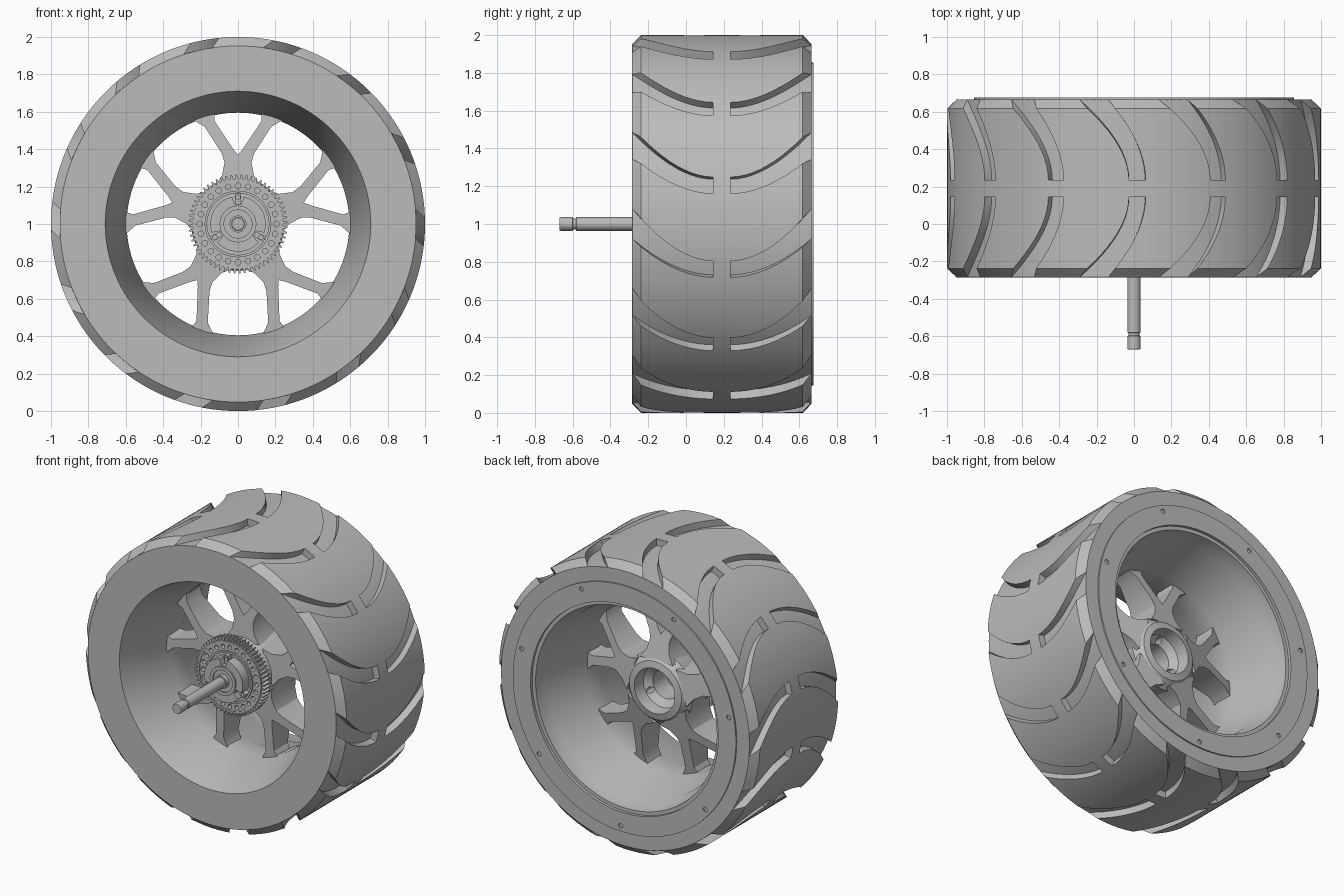
import bpy, bmesh
from math import sin, cos, pi, radians, tau

cube = bpy.data.objects.get("Cube")
if cube:
    bpy.data.objects.remove(cube, do_unlink=True)

grey = bpy.data.materials.new("plain grey")
grey.use_nodes = True
grey.diffuse_color = (0.5, 0.5, 0.5, 1)
grey.node_tree.nodes["Principled BSDF"].inputs["Base Color"].default_value = (0.5, 0.5, 0.5, 1)


def polar(r, a, y):
    """Point at radius r and angle a around the wheel axis."""
    return (r * cos(a), y, 1 + r * sin(a))


def finish(name, bm):
    bmesh.ops.remove_doubles(bm, verts=bm.verts, dist=1e-5)
    bmesh.ops.recalc_face_normals(bm, faces=bm.faces)
    mesh = bpy.data.meshes.new(name)
    bm.to_mesh(mesh)
    bm.free()
    mesh.materials.append(grey)
    obj = bpy.data.objects.new(name, mesh)
    bpy.context.collection.objects.link(obj)
    smooth(mesh)
    return obj


def smooth(mesh):
    mesh.shade_smooth()
    mesh.set_sharp_from_angle(angle=radians(28))


def skin(bm, rings):
    """Close a tube of matching vertex rings with end caps."""
    rings = [[bm.verts.new(p) for p in ring] for ring in rings]
    n = len(rings[0])
    for a, b in zip(rings, rings[1:]):
        for i in range(n):
            bm.faces.new((a[i], a[(i + 1) % n], b[(i + 1) % n], b[i]))
    bm.faces.new(rings[0])
    bm.faces.new(rings[-1][::-1])


def lathe(name, profile, steps=140, closed=True):
    """Revolve (radius, y) points about the wheel axis."""
    bm = bmesh.new()
    verts = [bm.verts.new((r, y, 1)) for r, y in profile]
    edges = [bm.edges.new(p) for p in zip(verts, verts[1:])]
    if closed:
        edges.append(bm.edges.new((verts[-1], verts[0])))
    bmesh.ops.spin(bm, geom=verts + edges, cent=(0, 0, 1), axis=(0, 1, 0),
                   angle=tau, steps=steps)
    return finish(name, bm)


def prism(name, outline, y0, y1):
    """Extrude (radius, angle) points along the axis."""
    bm = bmesh.new()
    skin(bm, [[polar(r, a, y) for r, a in outline] for y in (y0, y1)])
    return finish(name, bm)


def pegs(name, count, start, ring, radius, y0, y1):
    """Circle of small cylinders, used as drill cutters."""
    bm = bmesh.new()
    for k in range(count):
        cx, _, cz = polar(ring, start + tau * k / count, 0)
        skin(bm, [[(cx + radius * cos(tau * i / 16), y, cz + radius * sin(tau * i / 16))
                   for i in range(16)] for y in (y0, y1)])
    return finish(name, bm)


def cut(obj, cutter):
    cutter.hide_render = True
    mod = obj.modifiers.new("cut", "BOOLEAN")
    mod.object, mod.solver = cutter, "EXACT"
    bpy.context.view_layer.update()
    graph = bpy.context.evaluated_depsgraph_get()
    mesh = bpy.data.meshes.new_from_object(obj.evaluated_get(graph))
    obj.modifiers.clear()
    obj.data = mesh
    smooth(mesh)
    bpy.data.objects.remove(cutter, do_unlink=True)


# Tyre body with chamfered shoulders
tyre = lathe("tyre", [(0.71, -0.285), (0.952, -0.285), (1, -0.238), (1, 0.618),
                      (0.952, 0.665), (0.8, 0.665), (0.8, -0.2)])

# Swept tread grooves, mirrored about the centre rib
bm = bmesh.new()
for k in range(14):
    for side in (-1, 1):
        rings = []
        for i in range(13):
            t = i / 12 * 1.06
            low, high = 9.3 + 11.8 * t ** 1.9, 14.4 + 16.2 * t ** 1.9
            angles = [radians(low + (high - low) * j / 4 + k * 360 / 14) for j in range(5)]
            y = 0.19 + side * (0.046 + 0.429 * t)
            rings.append([polar(0.953, a, y) for a in angles]
                         + [polar(1.04, a, y) for a in reversed(angles)])
        skin(bm, rings)
cut(tyre, finish("groove_cutter", bm))

# Rim barrel with raised back flange and drilled bolt holes
rim = lathe("rim", [(0.71, -0.285), (0.595, 0.1), (0.6, 0.25), (0.65, 0.38), (0.66, 0.5),
                    (0.685, 0.56), (0.695, 0.655), (0.72, 0.655), (0.72, 0.675),
                    (0.855, 0.675), (0.855, 0.66), (0.79, 0.66), (0.79, -0.2)])
cut(rim, pegs("bolt_cutter", 7, radians(14.8), 0.815, 0.016, 0.64, 0.7))

# Hub with a dished bore at the back
hub = lathe("hub", [(0, -0.03), (0.2, -0.03), (0.235, 0.1), (0.25, 0.28), (0.2, 0.335),
                    (0.155, 0.345), (0.145, 0.26), (0.1, 0.22), (0.095, 0.08), (0, 0.08)],
            100, False)
cut(hub, pegs("slot_cutter", 3, pi / 2, 0.122, 0.02, 0.18, 0.3))

# Five forked spokes with flared feet, each half a tapering strip (along, across)
strip = [((0.2, 0), (0.2, 0.125)), ((0.3, 0), (0.26, 0.085)), ((0.37, 0), (0.33, 0.072)),
         ((0.40, 0.025), (0.38, 0.088)), ((0.55, 0.125), (0.52, 0.178)),
         ((0.58, 0.125), (0.55, 0.23)), ((0.605, 0.13), (0.57, 0.27))]


def spoke_point(u, v, spoke, back):
    f = (u - 0.2) / 0.4
    y = 0.325 - 0.11 * f if back else 0.05 + 0.03 * f
    a = pi / 2 + spoke * tau / 5
    return (u * cos(a) - v * sin(a), y, 1 + u * sin(a) + v * cos(a))


for s in range(5):
    bm = bmesh.new()
    for m in (-1, 1):
        skin(bm, [[spoke_point(p[0], m * p[1], s, b)
                   for p, b in ((a, 0), (c, 0), (c, 1), (a, 1))] for a, c in strip])
    finish(f"spoke_{s + 1}", bm)

# Toothed gear with a ring of lightening holes
teeth = 60
outline = [(r, tau * (k + o) / teeth) for k in range(teeth)
           for r, o in ((0.242, 0), (0.265, 0.2), (0.265, 0.45), (0.242, 0.65))]
gear = prism("gear", outline, -0.09, -0.02)
cut(gear, pegs("gear_hole_cutter", 24, 0, 0.205, 0.015, -0.12, -0.06))
lathe("gear_outer_band", [(0.23, -0.095), (0.242, -0.095), (0.242, -0.05), (0.23, -0.05)])
lathe("gear_inner_band", [(0.165, -0.1), (0.178, -0.1), (0.178, -0.05), (0.165, -0.05)])

# Notched drive collar in front of the gear
outline = []
for k in range(120):
    a = tau * k / 120
    off = (a - pi / 2 + pi / 3) % (tau / 3) - pi / 3
    outline.append((0.105 if abs(off) < 0.19 else 0.148, a))
prism("drive_collar", outline, -0.16, -0.06)
lathe("collar_lip", [(0.098, -0.17), (0.075, -0.17), (0.075, -0.12), (0.098, -0.12)], 80)
for k in range(3):
    mid = pi / 2 + k * tau / 3
    lug = prism(f"collar_lug_{k + 1}", [(0.1, mid - 0.13), (0.165, mid - 0.1),
                                        (0.165, mid + 0.1), (0.1, mid + 0.13)], -0.13, -0.05)
    cut(lug, pegs("lug_cutter", 1, mid, 0.143, 0.012, -0.2, -0.1))
lathe("shaft_bush", [(0, -0.19), (0.045, -0.19), (0.045, -0.1), (0, -0.1)], 48, False)

# Axle with a retaining groove near its tip
lathe("axle", [(0, -0.67), (0.033, -0.67), (0.036, -0.665), (0.036, -0.6), (0.03, -0.597),
               (0.03, -0.583), (0.036, -0.58), (0.036, 0.06), (0, 0.06)], 40, False)
